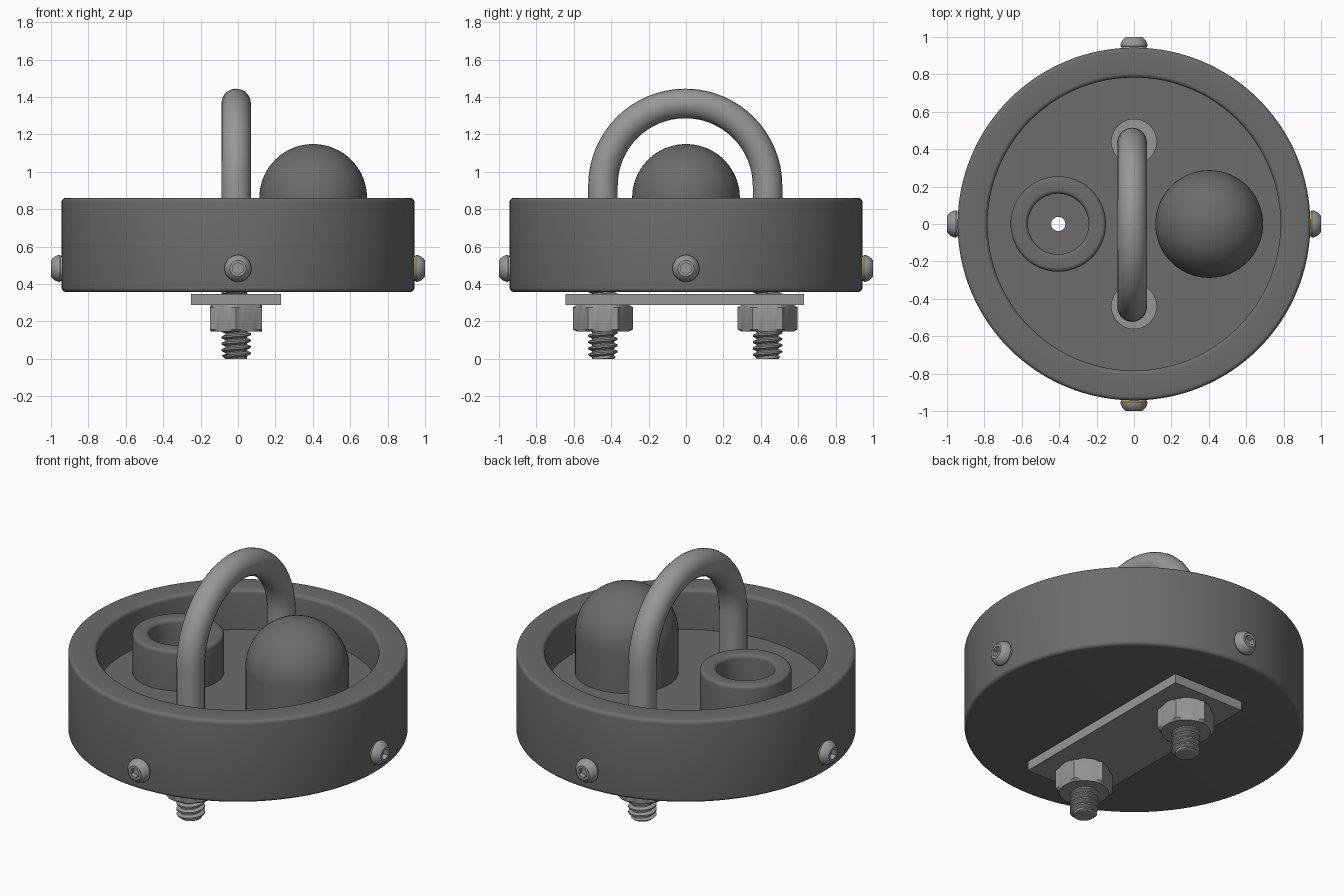
import bpy, bmesh
from math import sin, cos, pi, tau, radians
from mathutils import Vector, Matrix

if "Cube" in bpy.data.objects:
    bpy.data.objects.remove(bpy.data.objects["Cube"], do_unlink=True)


def material(name, rgb):
    m = bpy.data.materials.new(name)
    m.use_nodes = True
    m.diffuse_color = (*rgb, 1)
    m.node_tree.nodes["Principled BSDF"].inputs["Base Color"].default_value = (*rgb, 1)
    return m


DARK = material("dark grey plastic", (0.15, 0.15, 0.15))
STEEL = material("light grey steel", (0.31, 0.31, 0.31))
BRASS = material("brass", (0.65, 0.45, 0.12))


def smooth(ob, angle=35):
    bpy.ops.object.select_all(action='DESELECT')
    ob.select_set(True)
    bpy.context.view_layer.objects.active = ob
    bpy.ops.object.shade_smooth_by_angle(angle=radians(angle))


def finish(name, bm, mat, matrix=Matrix(), angle=35):
    bmesh.ops.remove_doubles(bm, verts=bm.verts, dist=1e-5)
    bmesh.ops.recalc_face_normals(bm, faces=bm.faces)
    me = bpy.data.meshes.new(name)
    bm.to_mesh(me)
    bm.free()
    me.materials.append(mat)
    ob = bpy.data.objects.new(name, me)
    bpy.context.collection.objects.link(ob)
    ob.matrix_world = matrix
    smooth(ob, angle)
    return ob


def hex_radius(r, a):
    # distance to a hexagon whose corner radius is r
    return r * cos(pi / 6) / cos(a % (pi / 3) - pi / 6)


def round_radius(r, a):
    return r


def rounded(points, fillet, corners):
    # replace the chosen right-angled corners with quarter arcs
    out = []
    for i, p in enumerate(points):
        if i not in corners:
            out.append(p)
            continue
        p = Vector(p)
        back = (Vector(points[i - 1]) - p).normalized()
        ahead = (Vector(points[(i + 1) % len(points)]) - p).normalized()
        for k in range(6):
            t = k / 5 * pi / 2
            q = p + fillet * ((1 - sin(t)) * back + (1 - cos(t)) * ahead)
            out.append((q.x, q.y))
    return out


def lathe(name, profile, mat, matrix=Matrix(), n=48, closed=False, shapes=None, angle=35):
    # spin (radius, height) points; shapes gives the outline of each ring
    bm = bmesh.new()
    shapes = shapes or [round_radius] * len(profile)
    rings = []
    for (r, z), shape in zip(profile, shapes):
        ring = []
        for j in range(n):
            a = tau * j / n
            s = shape(r, a)
            ring.append(bm.verts.new((s * cos(a), s * sin(a), z)))
        rings.append(ring)
    for i in range(len(rings) - (not closed)):
        low, high = rings[i], rings[(i + 1) % len(rings)]
        for j in range(n):
            k = (j + 1) % n
            bm.faces.new((low[j], low[k], high[k], high[j]))
    return finish(name, bm, mat, matrix, angle)


def drill(ob, radius, x, y):
    bpy.ops.mesh.primitive_cylinder_add(vertices=40, radius=radius, depth=2, location=(x, y, 0.5))
    cutter = bpy.context.object
    mod = ob.modifiers.new("hole", 'BOOLEAN')
    mod.operation, mod.solver, mod.object = 'DIFFERENCE', 'EXACT', cutter
    bpy.context.view_layer.objects.active = ob
    bpy.ops.object.modifier_apply(modifier=mod.name)
    bpy.data.objects.remove(cutter, do_unlink=True)


# Round tray with a raised rim
FLOOR, TOP, BASE = 0.615, 0.86, 0.357
tray = lathe("tray", rounded([(0, BASE), (0.943, BASE), (0.943, TOP), (0.783, TOP),
                              (0.783, FLOOR), (0, FLOOR)], 0.022, {1, 2, 3}), DARK, n=128)
for y in (-0.44, 0.44):
    drill(tray, 0.12, 0, y)
drill(tray, 0.038, -0.405, 0)
smooth(tray)

# Cup and domed post on the tray floor
lathe("cup", rounded([(0.255, FLOOR - 0.002), (0.255, TOP), (0.162, TOP), (0.162, FLOOR - 0.002)],
                     0.022, {1, 2}), DARK, Matrix.Translation((-0.405, 0, 0)), n=64, closed=True)
dome = [(0, FLOOR - 0.002), (0.288, FLOOR - 0.002)]
dome += [(0.288 * cos(t * pi / 32), TOP + 0.288 * sin(t * pi / 32)) for t in range(17)]
lathe("domed_post", dome, DARK, Matrix.Translation((0.402, 0, 0)), n=64)

# U-shaped rod
CX, CY, LEG, ROD = -0.01, -0.004, 0.44, 0.079
path = [(LEG, 0.365)]
path += [(LEG * cos(t * pi / 32), 0.925 + LEG * sin(t * pi / 32)) for t in range(33)]
path += [(-LEG, 0.365)]
curve = bpy.data.curves.new("u_rod", 'CURVE')
curve.dimensions = '3D'
curve.bevel_depth, curve.bevel_resolution, curve.use_fill_caps = ROD, 8, True
spline = curve.splines.new('POLY')
spline.points.add(len(path) - 1)
for point, (y, z) in zip(spline.points, path):
    point.co = (CX, CY + y, z, 1)
curve.materials.append(STEEL)
u_rod = bpy.data.objects.new("u_rod", curve)
bpy.context.collection.objects.link(u_rod)
bpy.ops.object.select_all(action='DESELECT')
u_rod.select_set(True)
bpy.context.view_layer.objects.active = u_rod
bpy.ops.object.convert(target='MESH')
smooth(bpy.context.object)


# Helical thread: four rows per turn, each row climbing one pitch
def thread(name, matrix, length=0.37, pitch=0.034, n=32):
    bm = bmesh.new()
    shape = (ROD, ROD, 0.058, 0.058)
    step = (0, 0.25, 0.5, 0.7)
    count = 4 * (int(length / pitch) + 3)
    rows = []
    for i in range(count):
        row = []
        for j in range(n):
            z = pitch * (i // 4 - 1 + step[i % 4] + j / n)
            z = min(max(z, 0), length)
            r = min(shape[i % 4], 0.06 + z) if 0 < z < length else 0.058
            a = tau * j / n
            row.append(bm.verts.new((r * cos(a), r * sin(a), z)))
        rows.append(row)
    for i in range(count - 5):
        for j in range(n):
            k, up = (j + 1) % n, 4 * (j == n - 1)
            bm.faces.new((rows[i][j], rows[i + up][k], rows[i + 1 + up][k], rows[i + 1][j]))
    # end face
    bmesh.ops.create_circle(bm, cap_ends=True, segments=n, radius=0.058)
    return finish(name, bm, STEEL, matrix, 30)


# Threads and hexagonal nuts under each leg
def chamfered(r, a):
    return min(hex_radius(0.16, a), r)


nut = [(0, 0.145), (0.138, 0.145), (0.16, 0.157), (0.16, 0.275), (0.138, 0.288), (0, 0.288)]
for side, y in (("front", -LEG), ("back", LEG)):
    place = Matrix.Translation((CX, CY + y, 0)) @ Matrix.Rotation(pi / 2, 4, 'Z')
    thread(side + "_thread", place)
    lathe(side + "_nut", nut, STEEL, place, shapes=[chamfered] * 6, angle=20)

# Clamp plate
bm = bmesh.new()
bmesh.ops.create_cube(bm, size=1, matrix=Matrix.Diagonal((0.48, 1.275, 0.058, 1)))
finish("clamp_plate", bm, STEEL, Matrix.Translation((CX, CY - 0.002, 0.317)))

# Button-head screws with hexagonal sockets, each over a brass insert
head = [(0, 0.947), (0.068, 0.947), (0.072, 0.953), (0.071, 0.963), (0.064, 0.979),
        (0.054, 0.991), (0.043, 1.0), (0.031, 1.0), (0.031, 0.968), (0, 0.968)]
insert = [(0, 0.85), (0.066, 0.85), (0.066, 0.947), (0, 0.947)]
for k, side in enumerate(("left", "back", "right", "front")):
    place = (Matrix.Translation((0, 0, 0.483)) @ Matrix.Rotation(k * pi / 2, 4, 'Z')
             @ Matrix.Rotation(pi / 2, 4, 'Y'))
    lathe(side + "_screw", head, STEEL, place, n=36,
          shapes=[round_radius] * 7 + [hex_radius] * 3)
    lathe(side + "_insert", insert, BRASS, place, n=36)
